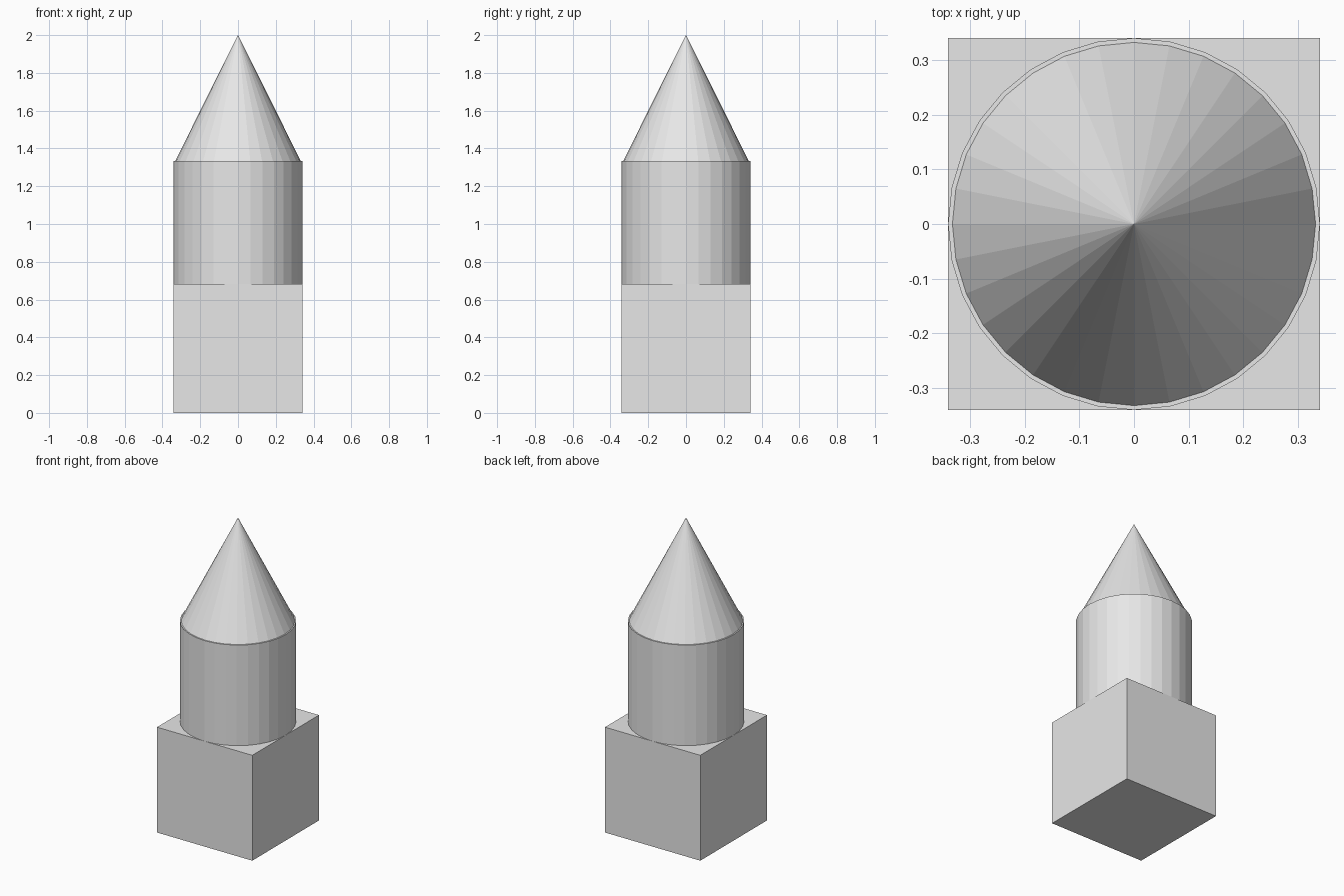
import bpy

if "Cube" in bpy.data.objects:
    bpy.data.objects.remove(bpy.data.objects["Cube"])

grey = bpy.data.materials.new("light grey")
grey.diffuse_color = (0.8, 0.8, 0.8, 1)
grey.use_nodes = True
grey.node_tree.nodes["Principled BSDF"].inputs["Base Color"].default_value = grey.diffuse_color

HALF = 0.341        # half width of base and column
BASE_TOP = 0.682
COLUMN_BOTTOM = 0.651
COLUMN_TOP = 1.333
TIP = 2.0


def finish(name):
    obj = bpy.context.object
    obj.name = name
    obj.data.materials.append(grey)
    return obj


# square base block
bpy.ops.mesh.primitive_cube_add(size=2 * HALF, location=(0, 0, BASE_TOP / 2))
finish("base_block")

# faceted round column, sunk slightly into the block
bpy.ops.mesh.primitive_cylinder_add(
    vertices=32, radius=HALF, depth=COLUMN_TOP - COLUMN_BOTTOM,
    location=(0, 0, (COLUMN_TOP + COLUMN_BOTTOM) / 2))
finish("column")

# pointed roof, slightly narrower than the column
bpy.ops.mesh.primitive_cone_add(
    vertices=32, radius1=0.333, radius2=0, depth=TIP - COLUMN_TOP,
    location=(0, 0, (TIP + COLUMN_TOP) / 2))
finish("cone_roof")
